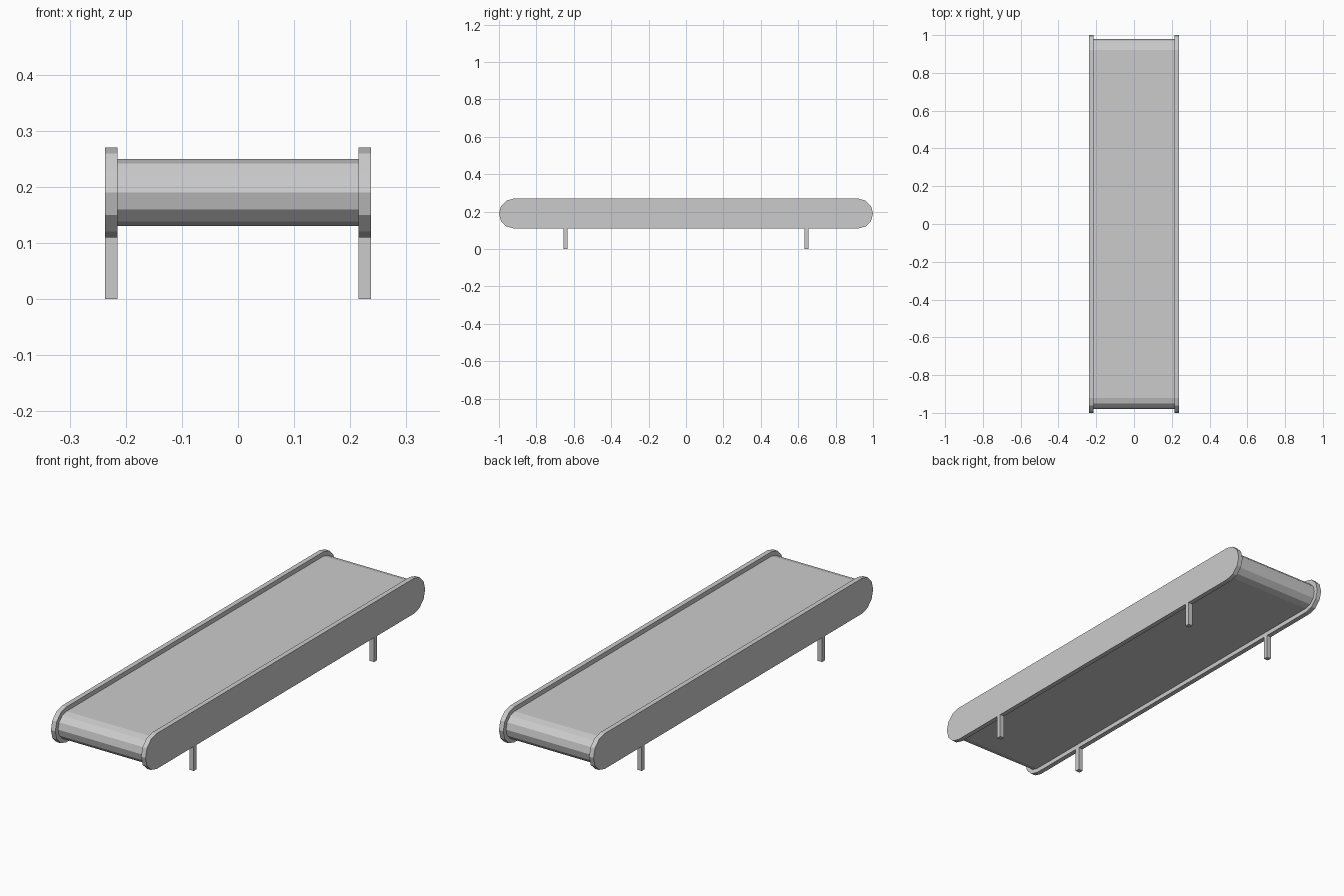
import bpy, bmesh
from math import sin, cos, pi

if "Cube" in bpy.data.objects:
    bpy.data.objects.remove(bpy.data.objects["Cube"])

INNER, OUTER = 0.215, 0.237   # side plate faces in x
MID_Z, END_Y = 0.19, 0.92     # roller axis height and distance from centre


def make_object(name, bm):
    bmesh.ops.recalc_face_normals(bm, faces=bm.faces)
    mesh = bpy.data.meshes.new(name)
    bm.to_mesh(mesh)
    bm.free()
    obj = bpy.data.objects.new(name, mesh)
    bpy.context.collection.objects.link(obj)
    return obj


def stadium(name, radius, x0, x1, steps=6):
    """Rounded-end slab in the yz plane, extruded along x."""
    bm = bmesh.new()
    verts = []
    for side in (1, -1):
        for i in range(steps + 1):
            a = -pi / 2 + pi * i / steps
            verts.append(bm.verts.new((x0, side * (END_Y + radius * cos(a)),
                                       MID_Z + side * radius * sin(a))))
    face = bm.faces.new(verts)
    ext = bmesh.ops.extrude_face_region(bm, geom=[face], use_keep_orig=True)
    moved = [g for g in ext["geom"] if isinstance(g, bmesh.types.BMVert)]
    bmesh.ops.translate(bm, verts=moved, vec=(x1 - x0, 0, 0))
    return make_object(name, bm)


def box(name, center, size):
    bm = bmesh.new()
    bmesh.ops.create_cube(bm, size=1)
    bmesh.ops.scale(bm, verts=bm.verts, vec=size)
    bmesh.ops.translate(bm, verts=bm.verts, vec=center)
    return make_object(name, bm)


# Belt loop
stadium("belt", 0.06, -INNER, INNER)

for sx, side in ((-1, "left"), (1, "right")):
    # Side plate
    stadium(f"{side}_side_plate", 0.08, *sorted((sx * INNER, sx * OUTER)))
    # Legs
    for sy, end in ((-1, "front"), (1, "back")):
        box(f"{end}_{side}_leg", (sx * (INNER + OUTER) / 2, sy * 0.645, 0.055),
            (OUTER - INNER, 0.021, 0.11))
